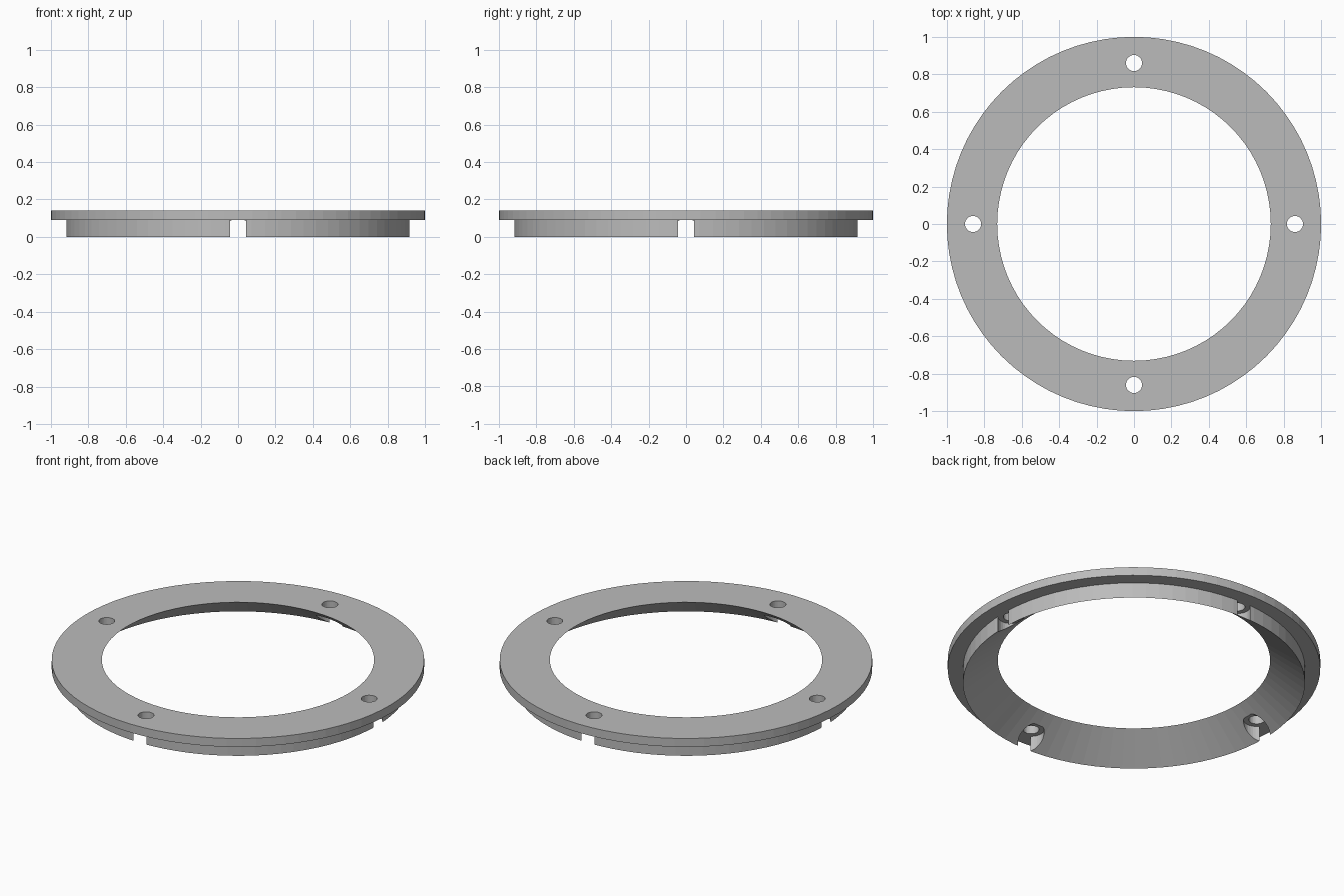
import bpy
import bmesh
from math import cos, sin, tau

if "Cube" in bpy.data.objects:
    bpy.data.objects.remove(bpy.data.objects["Cube"], do_unlink=True)

TOP, STEP = 0.141, 0.091      # upper face and flange underside
BOLT_CIRCLE = 0.86
HOLE, BORE = 0.043, 0.071     # screw hole and counterbore radii

grey = bpy.data.materials.new("Plain grey")
grey.use_nodes = True
colour = (0.5, 0.5, 0.5, 1)
grey.diffuse_color = colour
grey.node_tree.nodes["Principled BSDF"].inputs["Base Color"].default_value = colour


def revolve(bm, profile, steps, centre=(0, 0)):
    """Sweep a closed (radius, z) profile round a vertical axis."""
    rings = []
    for i in range(steps):
        a = tau * i / steps
        rings.append([bm.verts.new((centre[0] + r * cos(a), centre[1] + r * sin(a), z))
                      for r, z in profile])
    n = len(profile)
    for i, ring in enumerate(rings):
        following = rings[(i + 1) % steps]
        for j in range(n):
            k = (j + 1) % n
            bm.faces.new((ring[j], following[j], following[k], ring[k]))


def finish(bm, name):
    bmesh.ops.remove_doubles(bm, verts=bm.verts, dist=1e-5)
    bmesh.ops.dissolve_degenerate(bm, edges=bm.edges, dist=1e-6)
    bmesh.ops.recalc_face_normals(bm, faces=bm.faces)
    mesh = bpy.data.meshes.new(name)
    bm.to_mesh(mesh)
    bm.free()
    mesh.materials.append(grey)
    obj = bpy.data.objects.new(name, mesh)
    bpy.context.collection.objects.link(obj)
    return obj


# Flanged ring with a conical inside that ends in a sharp lower rim
bm = bmesh.new()
revolve(bm, [(0.918, 0), (0.918, STEP), (1, STEP), (1, TOP), (0.731, TOP)], 80)
ring = finish(bm, "flanged_ring")

# Four stepped cutters: screw hole above, wide counterbore below
bm = bmesh.new()
for i in range(4):
    a = tau * i / 4
    revolve(bm, [(0, -0.1), (BORE, -0.1), (BORE, STEP), (HOLE, STEP), (HOLE, 0.3), (0, 0.3)],
            32, (BOLT_CIRCLE * cos(a), BOLT_CIRCLE * sin(a)))
cutter = finish(bm, "screw_hole_cutter")
cutter.hide_render = True

cut = ring.modifiers.new("screw holes", 'BOOLEAN')
cut.operation = 'DIFFERENCE'
cut.solver = 'EXACT'
cut.object = cutter

# Bake the cut and drop the cutter
graph = bpy.context.evaluated_depsgraph_get()
baked = bpy.data.meshes.new_from_object(ring.evaluated_get(graph))
ring.modifiers.clear()
ring.data = baked
bpy.data.objects.remove(cutter, do_unlink=True)
